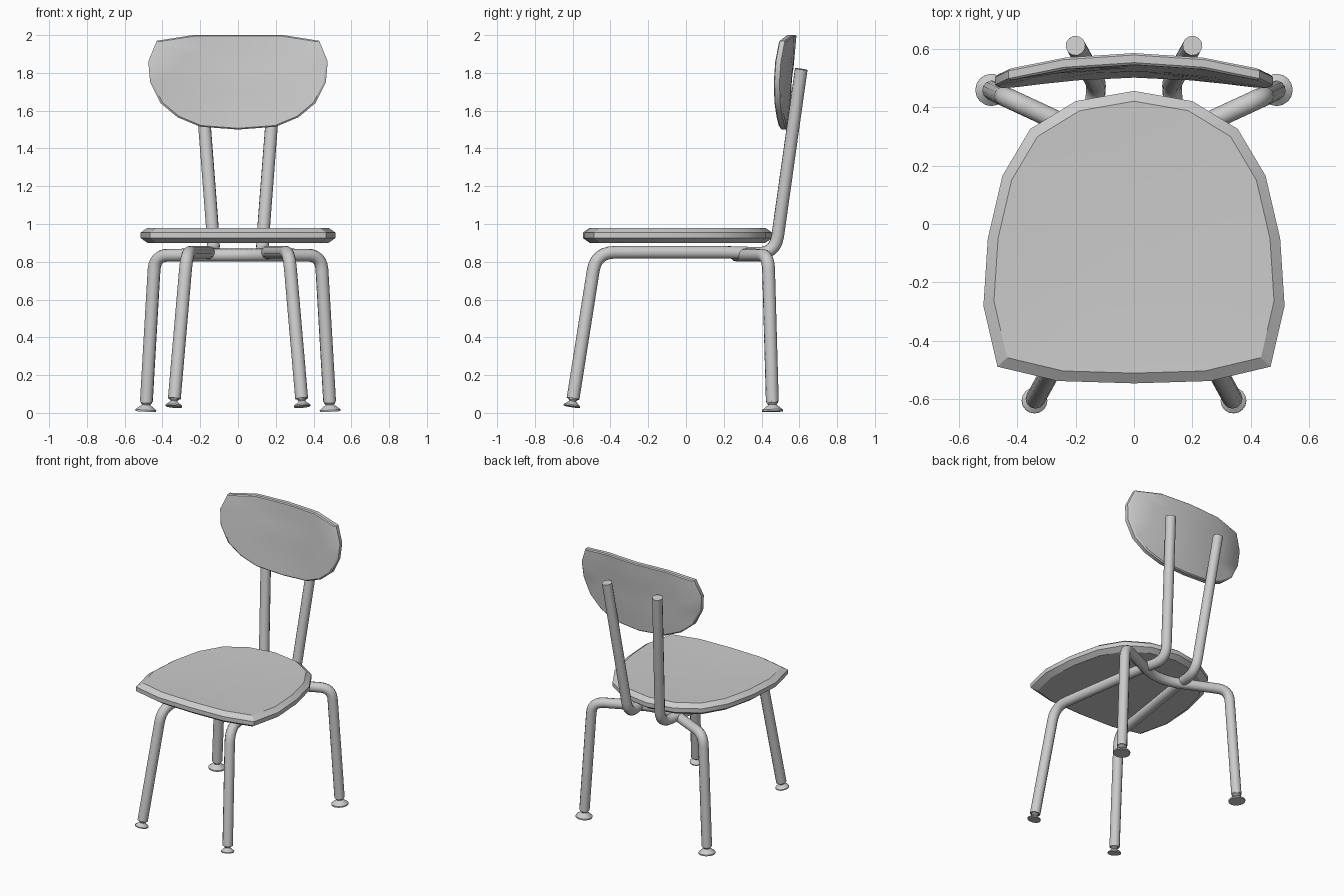
import bpy, bmesh, math
from mathutils import Vector

if "Cube" in bpy.data.objects:
    bpy.data.objects.remove(bpy.data.objects["Cube"])

grey = bpy.data.materials.new("light grey")
grey.diffuse_color = (0.6, 0.6, 0.6, 1)
grey.use_nodes = True
grey.node_tree.nodes["Principled BSDF"].inputs["Base Color"].default_value = grey.diffuse_color


def finish(obj, angle=30):
    obj.data.materials.clear()
    obj.data.materials.append(grey)
    bpy.ops.object.select_all(action='DESELECT')
    obj.select_set(True)
    bpy.context.view_layer.objects.active = obj
    bpy.ops.object.shade_smooth_by_angle(angle=math.radians(angle))


def rings_object(name, rings, angle=30):
    """Skin a list of point rings and close both ends with a fan."""
    bm = bmesh.new()
    loops = [[bm.verts.new(p) for p in r] for r in rings]
    n = len(loops[0])
    for a, b in zip(loops, loops[1:]):
        for i in range(n):
            j = (i + 1) % n
            bm.faces.new((a[i], a[j], b[j], b[i]))
    for loop in (loops[0], loops[-1]):
        c = bm.verts.new(sum((v.co for v in loop), Vector()) / n)
        for i in range(n):
            bm.faces.new((loop[i], loop[(i + 1) % n], c))
    bmesh.ops.recalc_face_normals(bm, faces=bm.faces)
    me = bpy.data.meshes.new(name)
    bm.to_mesh(me)
    bm.free()
    obj = bpy.data.objects.new(name, me)
    bpy.context.collection.objects.link(obj)
    finish(obj, angle)


def mirrored(half):
    """Complete a half outline that starts and ends on x = 0."""
    return half + [(-x, y) for x, y in half[-2:0:-1]]


def rounded(points, d):
    """Round the inner corners of a path, starting d before each corner."""
    pts = [Vector(p) for p in points]
    out = [pts[0]]
    for a, b, c in zip(pts, pts[1:], pts[2:]):
        p = b + (a - b).normalized() * d
        q = b + (c - b).normalized() * d
        for k in range(7):
            t = k / 6
            out.append(p * (1 - t) ** 2 + b * 2 * t * (1 - t) + q * t * t)
    return out + [pts[-1]]


def tube(name, path, radius=0.034):
    cu = bpy.data.curves.new(name, 'CURVE')
    cu.dimensions = '3D'
    cu.bevel_depth = radius
    cu.bevel_resolution = 4
    cu.use_fill_caps = True
    sp = cu.splines.new('POLY')
    sp.points.add(len(path) - 1)
    for pt, co in zip(sp.points, path):
        pt.co = (*co, 1)
    obj = bpy.data.objects.new(name, cu)
    bpy.context.collection.objects.link(obj)
    bpy.ops.object.select_all(action='DESELECT')
    obj.select_set(True)
    bpy.context.view_layer.objects.active = obj
    bpy.ops.object.convert(target='MESH')
    finish(bpy.context.view_layer.objects.active, 40)


def foot(name, end, above, scale):
    """Flared glide in line with the leg that ends at 'end'."""
    end, above = Vector(end), Vector(above)
    axis = (above - end).normalized()
    rot = Vector((0, 0, 1)).rotation_difference(axis)
    base = end - axis * 0.053 * scale
    profile = [(0.055, 0), (0.055, 0.009), (0.022, 0.036), (0.03, 0.046), (0.03, 0.06)]
    rings = []
    for r, z in profile:
        rings.append([base + rot @ (Vector((r * math.cos(a), r * math.sin(a), z)) * scale)
                      for a in (math.tau * i / 16 for i in range(16))])
    rings_object(name, rings, 30)


# Seat: chamfered slab with a slightly dished top
seat_outline = mirrored([(0, -0.545), (0.26, -0.537), (0.467, -0.488), (0.515, -0.28),
                         (0.5, -0.05), (0.45, 0.165), (0.355, 0.325), (0.2, 0.42), (0, 0.455)])
seat_layers = [(0.4, 0.9), (0.93, 0.9), (1, 0.925), (1, 0.955), (0.93, 0.98),
               (0.65, 0.975), (0.3, 0.972)]
rings_object("seat", [[(x * s, -0.045 + (y + 0.045) * s, z) for x, y in seat_outline]
                      for s, z in seat_layers])

# Backrest: curved, leaning slab
back_outline = mirrored([(0, 1.5), (0.2, 1.515), (0.32, 1.565), (0.41, 1.64), (0.465, 1.75),
                         (0.475, 1.86), (0.43, 1.97), (0.24, 2.0), (0, 2.0)])
back_layers = [(0.3, 0), (0.65, 0), (0.975, 0), (1, 0.007), (1, 0.033), (0.975, 0.04),
               (0.65, 0.04), (0.3, 0.04)]


def bend(x, z, t):
    return (x, 0.5 + 0.09 * (z - 1.5) - 0.28 * x * x + t, z)


rings_object("backrest", [[bend(x * s, 1.77 + (z - 1.77) * s, t) for x, z in back_outline]
                          for s, t in back_layers])

# Front legs run back under the seat and bend up into the backrest posts
for side, m in (("right", 1), ("left", -1)):
    path = [(0.337 * m, -0.598, 0.075), (0.27 * m, -0.476, 0.85), (0.16 * m, 0.25, 0.85),
            (0.125 * m, 0.472, 0.84), (0.2 * m, 0.61, 1.82)]
    tube("front_leg_and_post_" + side, rounded(path, 0.1))
    foot("front_foot_" + side, path[0], path[1], 0.8)

# Back legs: one tube bent across under the seat
half = [(0.485, 0.457, 0.06), (0.44, 0.435, 0.835), (0.08, 0.268, 0.835)]
path = half + [(-x, y, z) for x, y, z in reversed(half)]
tube("back_legs", rounded(path, 0.079))
foot("back_foot_right", path[0], path[1], 1)
foot("back_foot_left", path[-1], path[-2], 1)
